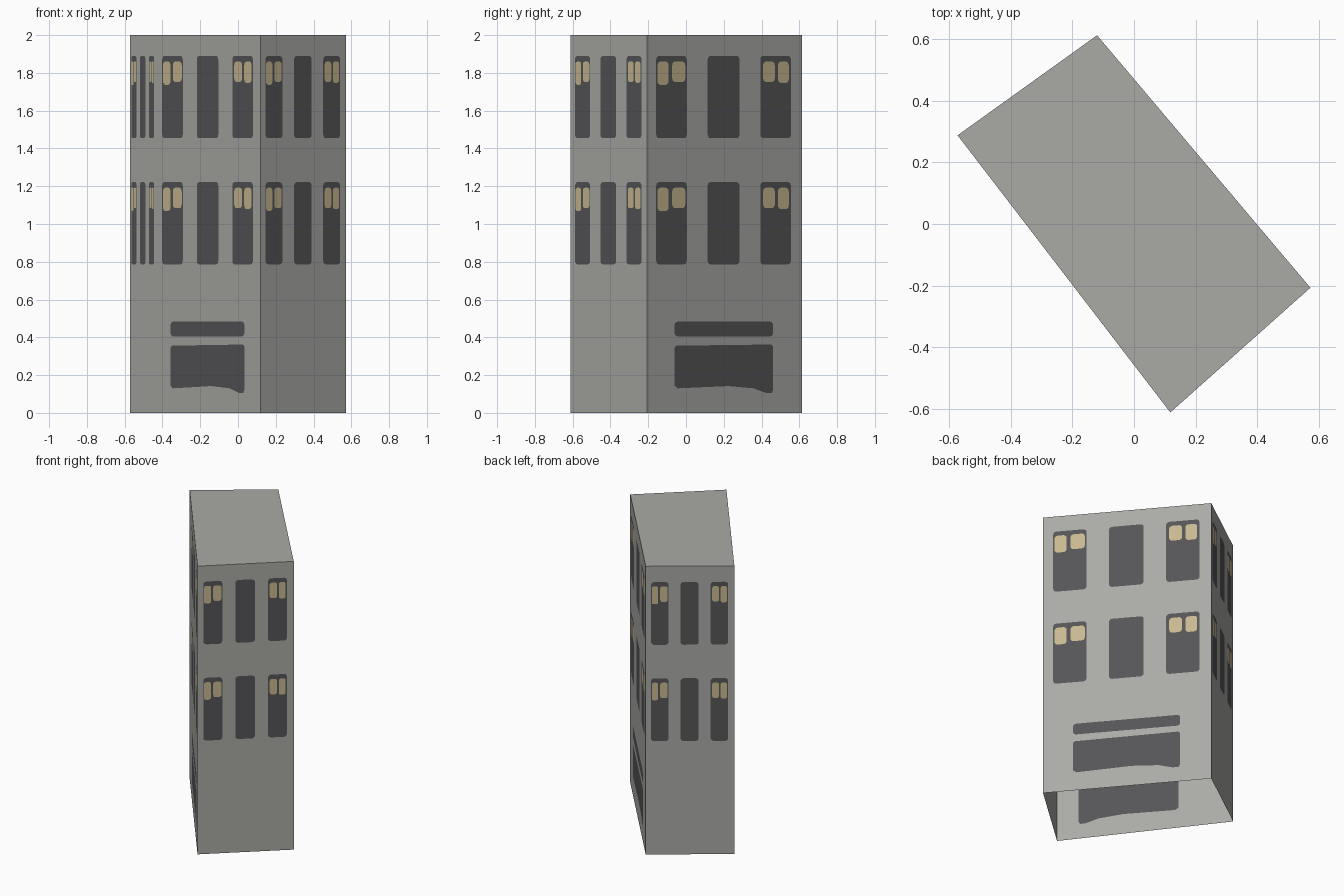
import bpy, math
from mathutils import Vector
from mathutils.geometry import delaunay_2d_cdt

if "Cube" in bpy.data.objects:
    bpy.data.objects.remove(bpy.data.objects["Cube"])

H = 2.0
A, B = Vector((-0.573, 0.288)), Vector((-0.12, 0.613))
C, D = Vector((0.573, -0.207)), Vector((0.118, -0.612))
E = A.lerp(D, 0.2)          # joint between the two parts of the long left wall


def material(name, rgb):
    m = bpy.data.materials.new(name)
    m.diffuse_color = (*rgb, 1)
    m.use_nodes = True
    m.node_tree.nodes["Principled BSDF"].inputs["Base Color"].default_value = m.diffuse_color
    return m


MATS = [material("grey wall", (0.40, 0.40, 0.38)),
        material("dark glass", (0.092, 0.092, 0.097)),
        material("cream blind", (0.58, 0.48, 0.28))]


def rounded(x0, x1, z0, z1, r):
    """Counter-clockwise rectangle with rounded corners."""
    r = min(r, (x1 - x0) * 0.3, (z1 - z0) * 0.3)
    pts = []
    for i, (cx, cz) in enumerate([(x1 - r, z1 - r), (x0 + r, z1 - r),
                                  (x0 + r, z0 + r), (x1 - r, z0 + r)]):
        for k in range(4):
            a = math.radians(90 * i + 30 * k)
            pts.append((cx + r * math.cos(a), cz + r * math.sin(a)))
    return pts


def add_object(name, verts, faces, slots):
    me = bpy.data.meshes.new(name)
    me.from_pydata(verts, [], faces)
    for m in MATS:
        me.materials.append(m)
    for p, s in zip(me.polygons, slots):
        p.material_index = s
    ob = bpy.data.objects.new(name, me)
    bpy.context.collection.objects.link(ob)


def wall(name, p, q, shop=None):
    """Flat wall from p to q (left to right seen from outside), windows cut into it."""
    w = (q - p).length
    shapes = [([(0, 0), (w, 0), (w, H), (0, H)], 0)]
    # two floors of three windows, blinds in the outer columns
    for top in (1.89, 1.222):
        for u0, u1 in ((0.06, 0.258), (0.392, 0.598), (0.732, 0.93)):
            shapes.append((rounded(u0 * w, u1 * w, top - 0.436, top, 0.02), 1))
        for u0, u1, drop in ((0.068, 0.140, 0.153), (0.163, 0.248, 0.138),
                             (0.750, 0.826, 0.138), (0.846, 0.916, 0.143)):
            shapes.append((rounded(u0 * w, u1 * w, top - drop, top - 0.03, 0.02), 2))
    # shop front: sign strip and display window with an uneven sill
    if shop:
        a, b = shop[0] * w, shop[1] * w
        shapes.append((rounded(a, b, 0.405, 0.483, 0.02), 1))
        sill = [(0, 0.145), (0.03, 0.13), (0.25, 0.135), (0.55, 0.142),
                (0.8, 0.13), (0.93, 0.105), (0.985, 0.105), (1, 0.125)]
        outline = [(a + t * (b - a), z) for t, z in sill]
        outline += [(b, 0.35), (b - 0.012, 0.362), (a + 0.012, 0.356), (a, 0.345)]
        shapes.append((outline, 1))
    # triangulate the wall around all outlines
    co, loops = [], []
    for pts, _ in shapes:
        loops.append(list(range(len(co), len(co) + len(pts))))
        co += [Vector(c) for c in pts]
    vs, _, fs, _, _, src = delaunay_2d_cdt(co, [], loops, 0, 1e-6)
    d = (q - p) / w
    verts = [(p.x + d.x * v.x, p.y + d.y * v.x, v.y) for v in vs]
    slots = [max((shapes[i][1] for i in ids), default=0) for ids in src]
    add_object(name, verts, fs, slots)


wall("left_wall_end_strip", A, E)
wall("left_shop_wall", E, D, (0.14, 0.848))
wall("front_side_wall", D, C)
wall("right_shop_wall", C, B, (0.178, 0.815))
wall("back_side_wall", B, A)

# flat roof, the base stays open
add_object("roof", [(c.x, c.y, H) for c in (A, D, C, B)], [(0, 1, 2, 3)], [0])
